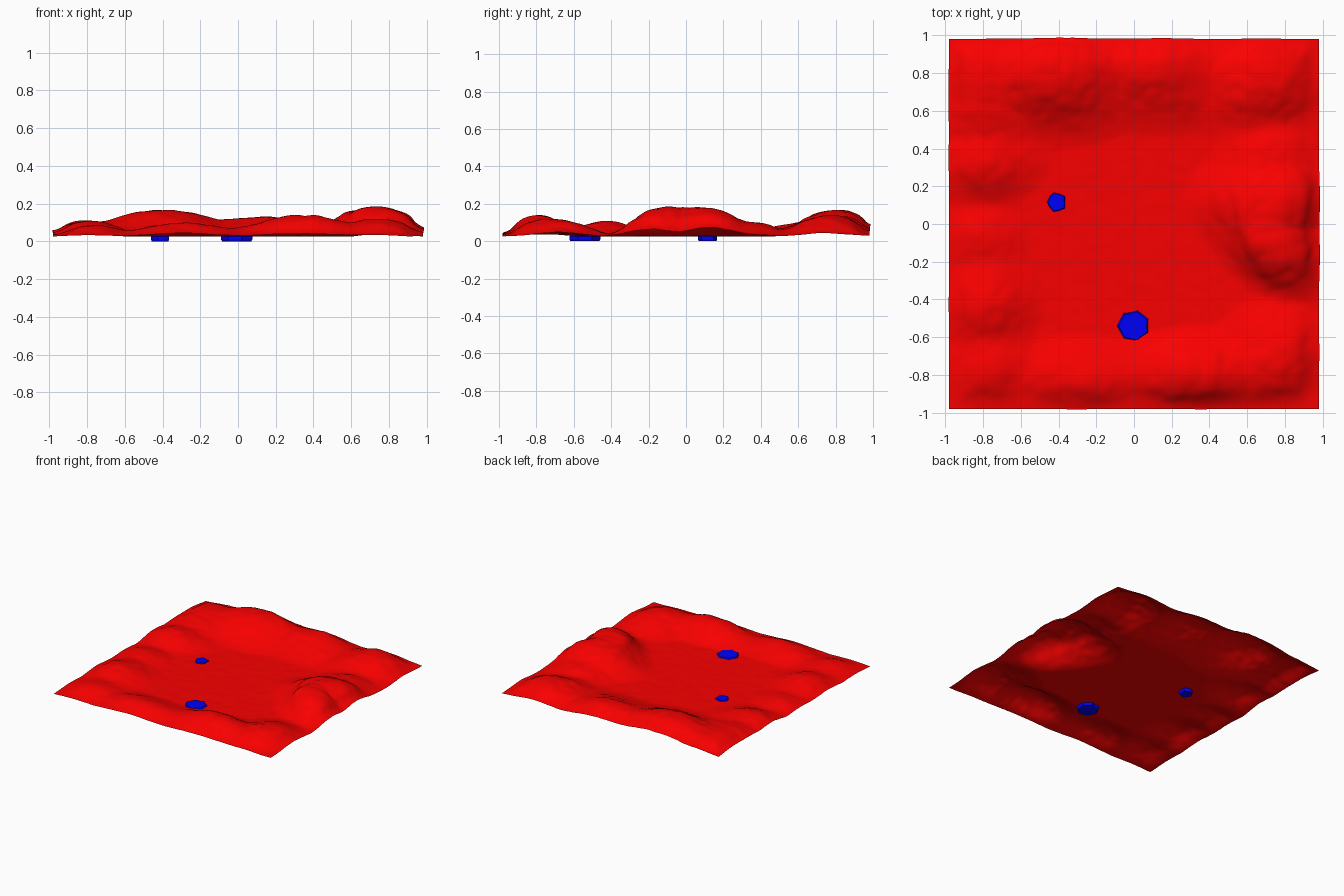
import bpy, bmesh, random
from math import sin, cos, pi, exp, radians
from mathutils import Vector, noise

if "Cube" in bpy.data.objects:
    bpy.data.objects.remove(bpy.data.objects["Cube"])

random.seed(4)
HALF, N, FLOOR = 0.98, 120, 0.026


def paint(obj, name, colour):
    mat = bpy.data.materials.new(name)
    mat.diffuse_color = colour
    mat.use_nodes = True
    mat.node_tree.nodes["Principled BSDF"].inputs["Base Color"].default_value = mat.diffuse_color
    obj.data.materials.append(mat)


# Hills: centre x, y, radii, turn in degrees, height
HILLS = [
    (-0.40, 0.82, 0.40, 0.27, 0, 0.145),
    (0.12, 0.82, 0.34, 0.24, -5, 0.11),
    (-0.84, 0.78, 0.26, 0.30, 0, 0.085),
    (0.68, 0.76, 0.30, 0.25, 22, 0.115),
    (0.75, -0.10, 0.28, 0.18, -40, 0.158),
    (0.73, 0.12, 0.30, 0.20, 0, 0.156),
    (0.72, 0.34, 0.24, 0.20, 0, 0.085),
    (0.34, -0.79, 0.38, 0.17, 0, 0.118),
    (0.76, -0.70, 0.24, 0.24, 10, 0.10),
    (-0.30, -0.82, 0.32, 0.18, 0, 0.08),
    (-0.78, -0.78, 0.24, 0.20, 20, 0.065),
    (-0.78, -0.42, 0.22, 0.24, 0, 0.088),
    (-0.82, 0.32, 0.28, 0.20, 5, 0.08),
    (-0.80, 0.56, 0.26, 0.18, 15, 0.07),
    (-0.82, -0.08, 0.22, 0.18, 0, 0.058),
]


def height(x, y):
    h = 0
    for cx, cy, rx, ry, turn, top in HILLS:
        a = radians(turn)
        u = ((x - cx) * cos(a) + (y - cy) * sin(a)) / rx
        v = (-(x - cx) * sin(a) + (y - cy) * cos(a)) / ry
        h = (h ** 3 + (top * exp(-u * u - v * v)) ** 3) ** (1 / 3)
    rough = noise.noise(Vector((x * 5, y * 5, 3))) * 0.12
    rough += noise.noise(Vector((x * 16, y * 16, 7))) * 0.06
    h *= 1 + rough
    edge = HALF - max(abs(x), abs(y))          # slopes sink towards the rim
    corner = max(0, min(abs(x), abs(y)) - 0.7) / 0.28
    t = min(1, edge / 0.14)
    t = t * t * (3 - 2 * t)
    return max(0, h - 0.013) * (0.66 + 0.34 * t) * (1 - 0.6 * corner * (1 - t)) * 1.07


# Terrain sheet, raised along its slopes so the rim bulges a little
bm = bmesh.new()
bmesh.ops.create_grid(bm, x_segments=N, y_segments=N, size=HALF)
for v in bm.verts:
    x, y = v.co.x, v.co.y
    h, e = height(x, y), 0.02
    dx = (height(x + e, y) - height(x - e, y)) / (2 * e)
    dy = (height(x, y + e) - height(x, y - e)) / (2 * e)
    v.co = (x - 0.35 * h * dx, y - 0.35 * h * dy,
            FLOOR + h + 0.002 * noise.noise(Vector((x * 14, y * 14, 1))))
for f in bm.faces:
    f.smooth = True
mesh = bpy.data.meshes.new("terrain")
bm.to_mesh(mesh)
bm.free()
terrain = bpy.data.objects.new("terrain", mesh)
bpy.context.collection.objects.link(terrain)
paint(terrain, "red", (0.95, 0, 0, 1))


# Flat lumpy stones set through the floor
def stone(name, x, y, radius, sides):
    bm = bmesh.new()
    rs = [radius * (random.uniform(0.98, 1.08) if i % 2 else random.uniform(0.85, 0.95))
          for i in range(sides)]
    rings = []
    for z, k in ((0, 0.93), (0.010, 1), (0.026, 1), (0.035, 0.9)):
        rings.append([bm.verts.new((x + r * k * cos(2 * pi * i / sides),
                                    y + r * k * sin(2 * pi * i / sides), z))
                      for i, r in enumerate(rs)])
    for a, b in zip(rings, rings[1:]):
        for i in range(sides):
            j = (i + 1) % sides
            bm.faces.new((a[i], a[j], b[j], b[i]))
    bm.faces.new(rings[0][::-1])
    bm.faces.new(rings[-1])
    mesh = bpy.data.meshes.new(name)
    bm.to_mesh(mesh)
    bm.free()
    obj = bpy.data.objects.new(name, mesh)
    bpy.context.collection.objects.link(obj)
    paint(obj, name + "_blue", (0, 0, 0.95, 1))


stone("large_stone", 0.0, -0.54, 0.085, 14)
stone("small_stone", -0.41, 0.115, 0.051, 10)
